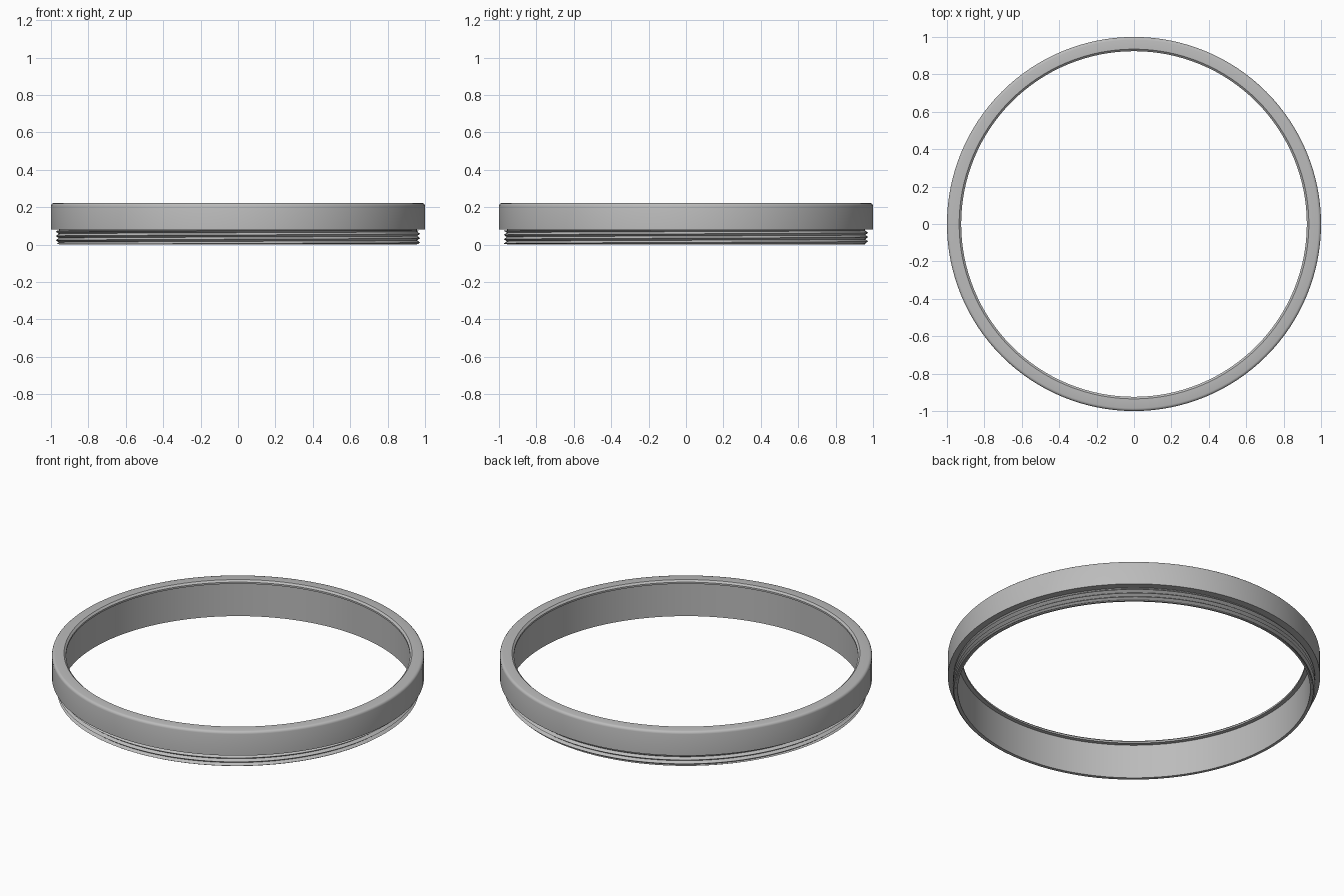
import bpy
import bmesh
from math import sin, cos, pi, radians

SEGMENTS = 128
WALL_R, NECK_R, CREST_R = 0.947, 0.958, 0.974
NECK_TOP, TOP = 0.08, 0.222
PITCH = 0.023

cube = bpy.data.objects.get("Cube")
if cube:
    bpy.data.objects.remove(cube)

metal = bpy.data.materials.new("grey metal")
metal.use_nodes = True
colour = (0.5, 0.5, 0.5, 1)
metal.diffuse_color = colour
metal.node_tree.nodes["Principled BSDF"].inputs["Base Color"].default_value = colour


def make_object(name, bm, angle):
    bmesh.ops.remove_doubles(bm, verts=bm.verts, dist=1e-5)
    bmesh.ops.recalc_face_normals(bm, faces=bm.faces)
    mesh = bpy.data.meshes.new(name)
    bm.to_mesh(mesh)
    bm.free()
    mesh.materials.append(metal)
    obj = bpy.data.objects.new(name, mesh)
    bpy.context.collection.objects.link(obj)
    bpy.ops.object.select_all(action="DESELECT")
    obj.select_set(True)
    bpy.context.view_layer.objects.active = obj
    bpy.ops.object.shade_smooth_by_angle(angle=radians(angle))
    return obj


def sweep(name, section, closed, angle):
    """Sweep a (radius, height) section, given per turn fraction, around z."""
    bm = bmesh.new()
    columns = []
    for i in range(SEGMENTS + 1):
        t = i / SEGMENTS
        a = 2 * pi * t
        columns.append([bm.verts.new((r * cos(a), r * sin(a), z)) for r, z in section(t)])
    for left, right in zip(columns, columns[1:]):
        count = len(left)
        for j in range(count if closed else count - 1):
            k = (j + 1) % count
            bm.faces.new((left[j], right[j], right[k], left[k]))
    return make_object(name, bm, angle)


# Collar with rounded top edge, thin inner lip and plain neck
bevel = 0.015
profile = [(WALL_R, 0), (NECK_R, 0), (NECK_R, NECK_TOP), (1, NECK_TOP)]
for step in range(4):
    a = step * pi / 6
    profile.append((1 - bevel + bevel * cos(a), TOP - bevel + bevel * sin(a)))
profile += [(0.935, TOP), (0.924, TOP - 0.01), (0.924, TOP - 0.02), (WALL_R, TOP - 0.02)]
sweep("ring_collar", lambda t: profile, True, 35)


# Helical thread, trimmed flat at both ends of the neck
def thread_radius(z, t):
    phase = (z / PITCH - t) % 1
    return NECK_R + (CREST_R - NECK_R) * (1 - abs(2 * phase - 1))


def thread_section(t):
    low, high = 0.004, NECK_TOP - 0.004
    points = [(NECK_R, low)]
    for k in range(-3, 9):
        z = min(max((k / 2 + t) * PITCH, low), high)
        points.append((thread_radius(z, t), z))
    return points + [(NECK_R, high)]


sweep("screw_thread", thread_section, False, 30)
